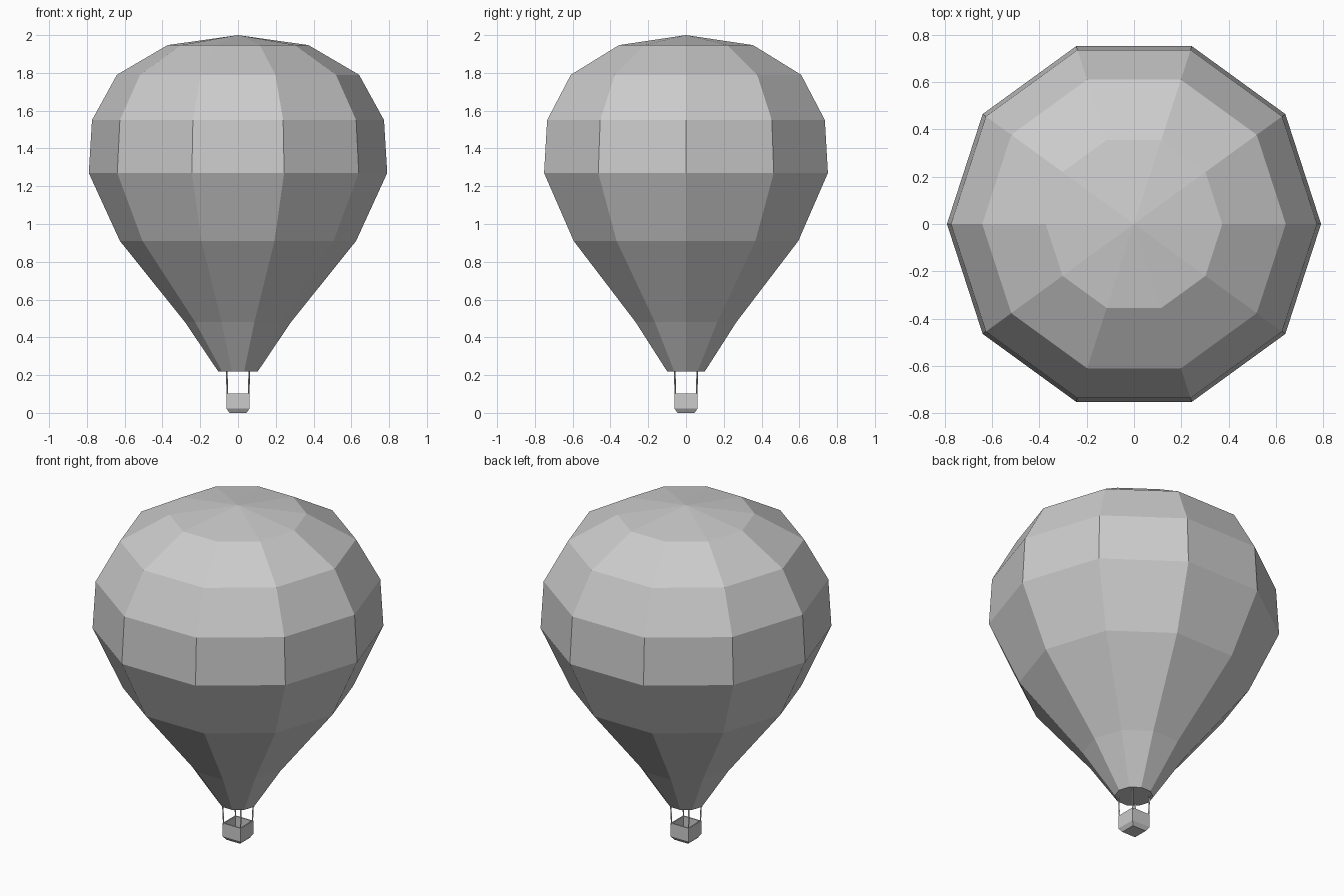
import bpy, bmesh
from math import sin, cos, pi, sqrt
from mathutils import Vector

if "Cube" in bpy.data.objects:
    bpy.data.objects.remove(bpy.data.objects["Cube"])


def lathe(name, profile, sides, phase=0.0):
    """Spin (radius, z) points into a flat-shaded closed shell; radius 0 makes a tip."""
    bm = bmesh.new()
    rings = []
    for r, z in profile:
        if r == 0:
            rings.append([bm.verts.new((0, 0, z))] * sides)
        else:
            rings.append([bm.verts.new((r * cos(phase + 2 * pi * i / sides),
                                        r * sin(phase + 2 * pi * i / sides), z))
                          for i in range(sides)])
    for a, b in zip(rings, rings[1:]):
        for i in range(sides):
            j = (i + 1) % sides
            bm.faces.new(dict.fromkeys((a[i], a[j], b[j], b[i])))
    for ring in (rings[0], rings[-1]):
        if len(set(ring)) > 1:
            bm.faces.new(ring)
    bmesh.ops.recalc_face_normals(bm, faces=bm.faces)
    mesh = bpy.data.meshes.new(name)
    bm.to_mesh(mesh)
    bm.free()
    obj = bpy.data.objects.new(name, mesh)
    bpy.context.collection.objects.link(obj)
    return obj


# Ten-sided balloon envelope
lathe("envelope", [(0.105, 0.22), (0.28, 0.48), (0.625, 0.91), (0.79, 1.27),
                   (0.773, 1.55), (0.641, 1.79), (0.373, 1.947), (0, 2.0)], 10)

# Open square basket with chamfered base and thin walls
basket = [(0.045, 0.0), (0.06, 0.022), (0.06, 0.102), (0.053, 0.102), (0.053, 0.022)]
lathe("basket", [(h * sqrt(2), z) for h, z in basket], 4, pi / 4)

# Four ropes from the basket corners to the envelope mouth
for sx in (-1, 1):
    for sy in (-1, 1):
        low = Vector((sx * 0.056, sy * 0.056, 0.095))
        high = Vector((sx * 0.06, sy * 0.06, 0.222))
        axis = high - low
        rope = lathe("rope", [(0.0045, 0), (0.0045, axis.length)], 4, pi / 4)
        rope.location = low
        rope.rotation_euler = axis.to_track_quat('Z', 'Y').to_euler()
